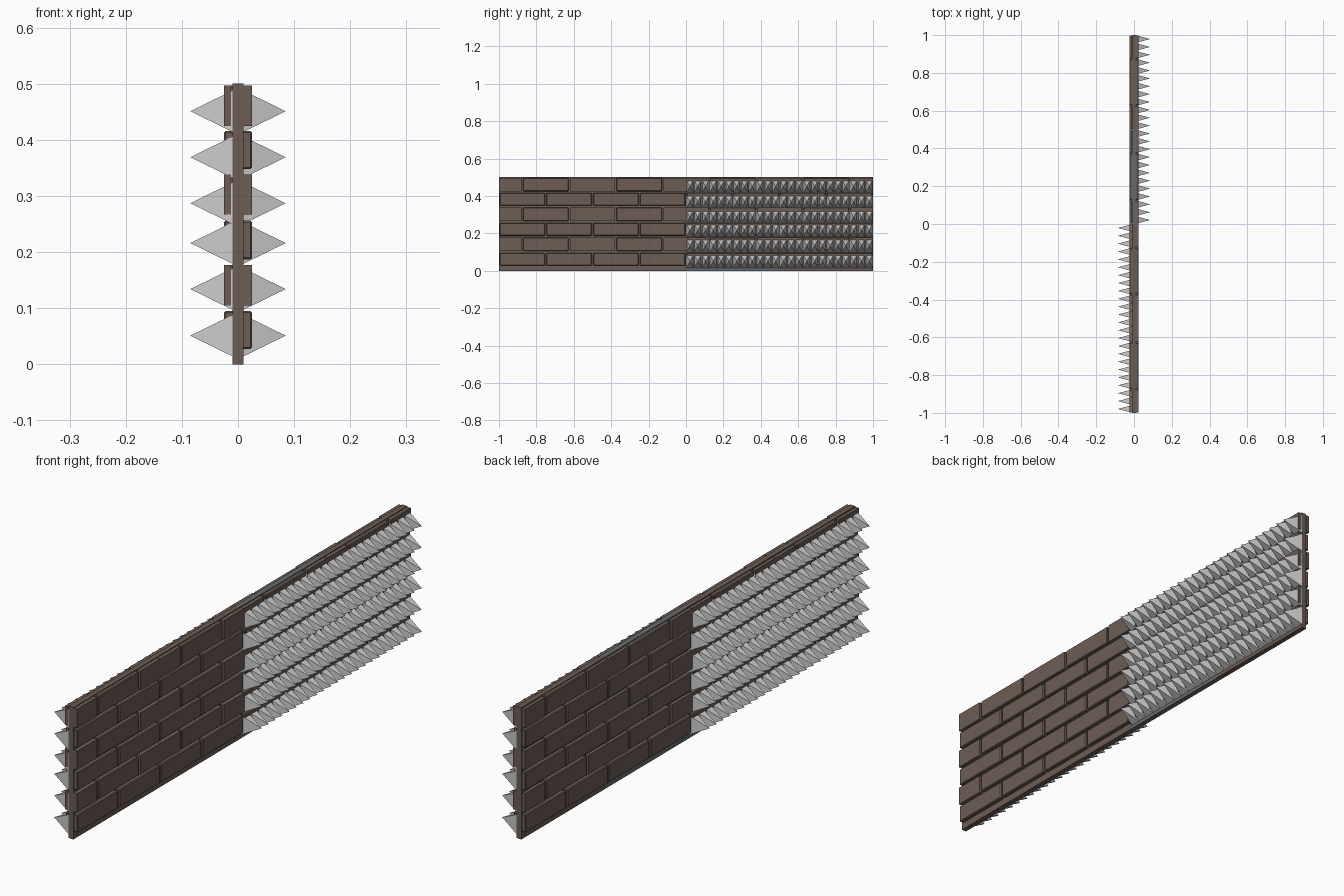
import bpy, bmesh
from mathutils import Vector

if "Cube" in bpy.data.objects:
    bpy.data.objects.remove(bpy.data.objects["Cube"])


def material(name, rgb):
    m = bpy.data.materials.new(name)
    m.diffuse_color = (*rgb, 1)
    m.use_nodes = True
    m.node_tree.nodes["Principled BSDF"].inputs["Base Color"].default_value = m.diffuse_color
    return m


brick_mat = material("brown_brick", (0.15, 0.11, 0.09))
slate_mat = material("slate_grey", (0.14, 0.15, 0.16))

ROWS = [(0.027, 0.095), (0.105, 0.177), (0.187, 0.256),
        (0.267, 0.338), (0.348, 0.416), (0.425, 0.497)]
SPIKE_Z = [0.051, 0.134, 0.216, 0.287, 0.369, 0.451]
CORE, FACE, TIP = 0.01, 0.025, 0.085
TILE, COLS = 0.5, 12


def box(bm, x, y, z):
    verts = bmesh.ops.create_cube(bm, size=1)["verts"]
    for v in verts:
        v.co = Vector([(a + b) / 2 + c * (b - a) for c, (a, b) in zip(v.co, (x, y, z))])


def spike(bm, sign, y, z):
    # four-sided pyramid pointing along x
    hy, hz = 0.0205, 0.037
    base = [bm.verts.new((sign * 0.0095, y + a * hy, z + b * hz))
            for a, b in ((-1, -1), (1, -1), (1, 1), (-1, 1))]
    tip = bm.verts.new((sign * TIP, y, z))
    bm.faces.new(base[::-1])
    for i in range(4):
        bm.faces.new((base[i], base[(i + 1) % 4], tip))


def finish(bm, name, mat=None, bevel=0):
    bmesh.ops.recalc_face_normals(bm, faces=bm.faces[:])
    me = bpy.data.meshes.new(name)
    bm.to_mesh(me)
    bm.free()
    ob = bpy.data.objects.new(name, me)
    bpy.context.collection.objects.link(ob)
    if mat:
        me.materials.append(mat)
    if bevel:
        b = ob.modifiers.new("bevel", "BEVEL")
        b.width = bevel
        b.segments = 1


for t in range(4):
    y0 = -1 + t * TILE
    sign = -1 if t < 2 else 1

    # thin backing panel
    bm = bmesh.new()
    box(bm, (-CORE, CORE), (y0, y0 + TILE), (0, 0.5))
    finish(bm, f"wall_core_{t}", slate_mat if t == 2 else brick_mat)

    # whole bricks (bevelled) and half bricks at the tile ends (plain)
    whole, half = bmesh.new(), bmesh.new()
    for r, z in enumerate(ROWS):
        if r % 2 == 0:
            for a, b in ((0.004, 0.246), (0.254, 0.496)):
                box(whole, (-FACE, FACE), (y0 + a, y0 + b), z)
        else:
            box(whole, (-FACE, FACE), (y0 + 0.129, y0 + 0.371), z)
            for a, b in ((0.001, 0.121), (0.379, 0.499)):
                for x in ((0.0095, FACE), (-FACE, -0.0125)):
                    box(half, x, (y0 + a, y0 + b), z)
    finish(whole, f"whole_bricks_{t}", brick_mat, 0.003)
    finish(half, f"half_bricks_{t}", brick_mat)

    # rows of spikes on one side only
    bm = bmesh.new()
    for z in SPIKE_Z:
        for c in range(COLS):
            spike(bm, sign, y0 + (c + 0.5) * TILE / COLS, z)
    finish(bm, f"spikes_{t}")
